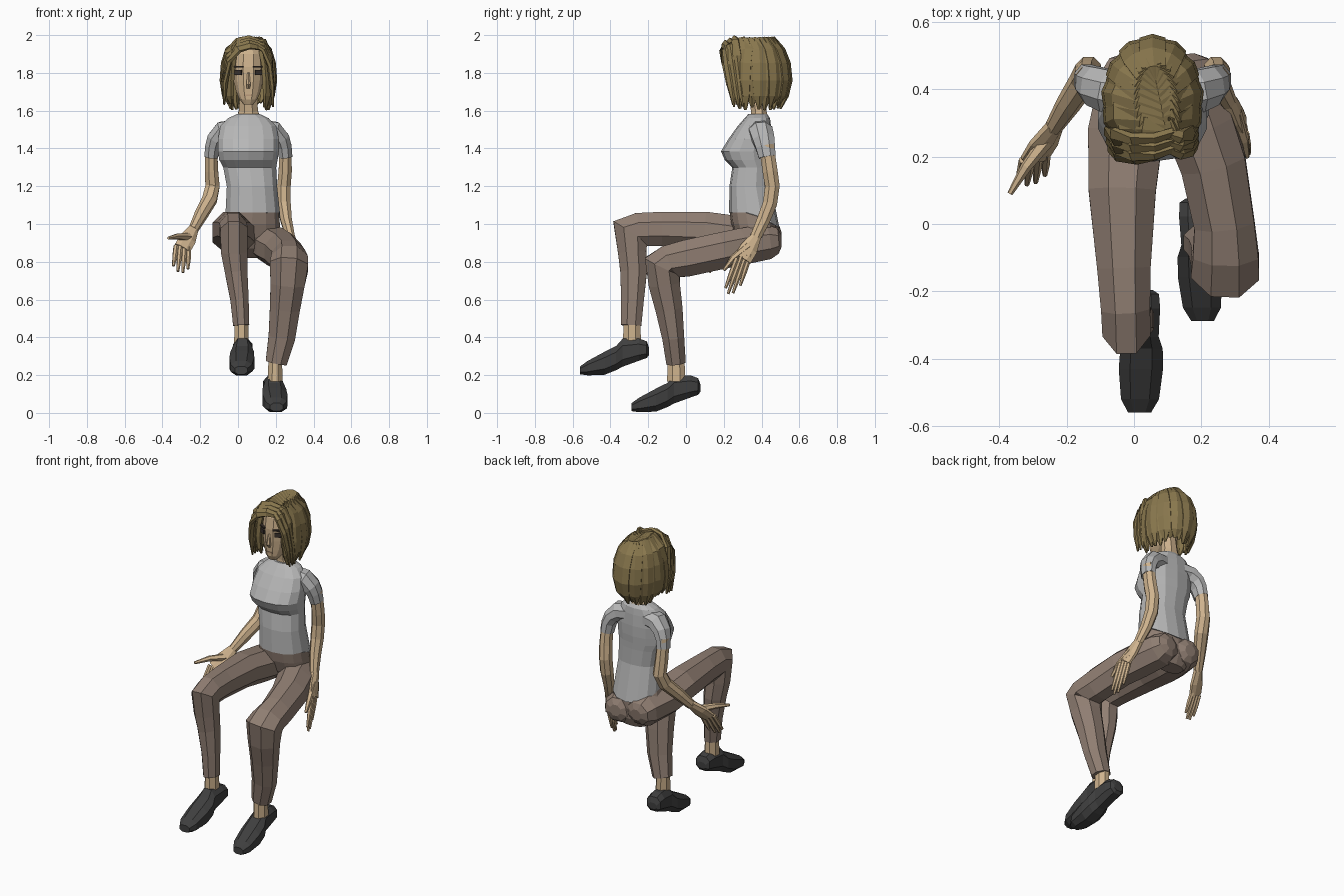
import bpy, bmesh, math, random
from mathutils import Vector as V

random.seed(4)


def material(name, rgb):
    m = bpy.data.materials.new(name)
    m.diffuse_color = (*rgb, 1)
    return m


SHIRT = material("shirt", (0.47, 0.47, 0.47))
SKIN = material("skin", (0.62, 0.45, 0.27))
HAIR = material("hair", (0.25, 0.185, 0.075))
PANTS = material("trousers", (0.28, 0.21, 0.17))
SHOE = material("shoe", (0.05, 0.05, 0.05))
DARK = material("dark", (0.04, 0.03, 0.025))
LIP = material("lip", (0.5, 0.33, 0.2))
CX = 0.055  # centre line of the upper body


def loft(name, rings, mat=None):
    bm = bmesh.new()
    rows = [[bm.verts.new(p) for p in r] for r in rings]
    n = len(rows[0])
    for a, b in zip(rows, rows[1:]):
        for i in range(n):
            bm.faces.new((a[i], a[(i + 1) % n], b[(i + 1) % n], b[i]))
    bm.faces.new(rows[0])
    bm.faces.new(rows[-1])
    bmesh.ops.recalc_face_normals(bm, faces=bm.faces)
    me = bpy.data.meshes.new(name)
    bm.to_mesh(me)
    bm.free()
    ob = bpy.data.objects.new(name, me)
    bpy.context.collection.objects.link(ob)
    if mat:
        me.materials.append(mat)
    return ob


def ring(c, s, u, n, e=1.0):
    f = lambda v: math.copysign(abs(v) ** e, v)
    return [c + s * f(math.cos(t)) + u * f(math.sin(t))
            for t in ((i + 0.5) * math.tau / n for i in range(n))]


def tube(name, path, mat=None, n=8, ref=(1, 0, 0)):
    """path rows: x, y, z, half width along ref, half thickness"""
    pts = [V(p[:3]) for p in path]
    rings = []
    for i, p in enumerate(path):
        t = V((0, 0, 0))
        if i:
            t += (pts[i] - pts[i - 1]).normalized()
        if i < len(pts) - 1:
            t += (pts[i + 1] - pts[i]).normalized()
        t.normalize()
        s = V(ref) - t * V(ref).dot(t)
        s.normalize()
        rings.append(ring(pts[i], s * p[3] * 1.05, t.cross(s) * p[4] * 1.05, n))
    return loft(name, rings, mat)


def stack(name, rows, mat=None, n=12, e=0.85):
    """rows: z, centre x, front y, back y, half width"""
    return loft(name, [ring(V((x, (f + b) / 2, z)), V((w, 0, 0)), V((0, (b - f) / 2, 0)), n, e)
                       for z, x, f, b, w in rows], mat)


def box(name, loc, size, rot, mat):
    bpy.ops.mesh.primitive_cube_add(size=1, location=loc, rotation=(0, 0, rot))
    ob = bpy.context.object
    ob.name, ob.scale = name, size
    ob.data.materials.append(mat)


# torso; the shirt hem drops at the back
shirt = stack("shirt", [(1.06, .078, .228, .495, .147), (1.2, .074, .23, .45, .136),
                        (1.3, .062, .245, .45, .143), (1.34, CX, .205, .452, .158),
                        (1.385, CX, .185, .455, .165), (1.45, CX, .225, .455, .165),
                        (1.52, CX, .275, .45, .15), (1.56, CX, .31, .445, .11),
                        (1.582, CX, .33, .43, .062)], SHIRT, 14)
for v in shirt.data.vertices:
    if v.co.z < 1.1:
        v.co.z -= max(0, v.co.y - .36) * .6
stack("hips", [(.82, .07, .36, .46, .08), (.87, .07, .3, .48, .14),
               (.93, .07, .265, .485, .16), (1.0, .073, .24, .483, .152),
               (1.07, .078, .23, .465, .14)], PANTS, 14)

# trouser legs, starting at the buttocks
tube("trouser_leg_right", [(0, .503, .92, .035, .035), (0, .485, .922, .075, .07), (-.005, .43, .93, .1, .1),
     (-.025, .27, .945, .115, .1), (-.035, .1, .968, .103, .1), (-.03, -.13, .974, .082, .093),
     (-.025, -.25, .97, .075, .092), (-.022, -.295, .955, .074, .11), (-.02, -.285, .85, .072, .077),
     (-.01, -.277, .75, .062, .073), (.008, -.283, .6, .05, .062), (.017, -.29, .463, .044, .055)], PANTS)
tube("trouser_leg_left", [(.145, .503, .91, .035, .035), (.147, .485, .91, .075, .07), (.15, .43, .905, .1, .095),
     (.195, .29, .88, .105, .1), (.235, .18, .857, .1, .1), (.268, 0, .818, .092, .1),
     (.272, -.09, .8, .1, .092), (.27, -.125, .777, .105, .105), (.262, -.115, .68, .093, .085),
     (.248, -.09, .55, .082, .074), (.232, -.068, .4, .073, .06), (.202, -.053, .265, .058, .053)], PANTS)

# feet: bare ankle and pointed-down shoe
SHOE_ROWS = [(-.56, .203, .248, .036), (-.52, .196, .278, .06), (-.43, .198, .328, .07),
             (-.37, .222, .358, .067), (-.335, .24, .398, .053), (-.25, .272, .398, .055),
             (-.208, .288, .382, .05), (-.196, .305, .348, .03)]
for side, off, skew, ankle in (("right", V((.022, 0, 0)), .03, (.018, -.286, .36)),
                               ("left", V((.193, .272, -.195)), -.06, (.197, -.052, .165))):
    rows = [ring(off + V((skew * (y + .38), y, (lo + hi) / 2)), V((w, 0, 0)),
                 V((0, 0, (hi - lo) / 2)), 8, .8) for y, lo, hi, w in SHOE_ROWS]
    loft("shoe_" + side, rows, SHOE)
    x, y, z = ankle
    tube("ankle_" + side, [(x, y, z + .13, .037, .045), (x, y, z, .04, .05)], SKIN)

# sleeves, mirrored about the body centre
for side, s in (("right", -1), ("left", 1)):
    tube("sleeve_" + side, [(CX + s * .06, .385, 1.5, .06, .055), (CX + s * .135, .395, 1.49, .065, .055),
                            (CX + s * .175, .41, 1.45, .06, .045), (CX + s * .19, .42, 1.41, .053, .04),
                            (CX + s * .197, .43, 1.355, .046, .037)], SHIRT, 8, (0, 1, 0))

# bare arms
tube("arm_right", [(-.142, .425, 1.42, .032, .04), (-.14, .445, 1.28, .036, .041),
                   (-.135, .457, 1.2, .039, .04), (-.15, .425, 1.13, .04, .039),
                   (-.195, .355, 1.05, .035, .035), (-.238, .288, .968, .025, .028)], SKIN)
tube("arm_left", [(.252, .425, 1.42, .032, .04), (.25, .445, 1.28, .036, .041),
                  (.243, .457, 1.2, .037, .04), (.243, .445, 1.11, .037, .039),
                  (.255, .41, 1.02, .031, .036), (.278, .368, .93, .024, .03)], SKIN)


def hand(side, wrist, knuckle, tip, spread, thumb):
    wrist, knuckle, tip, spread = map(V, (wrist, knuckle, tip, spread))
    w = spread.length
    mid = wrist.lerp(knuckle, .55)
    tube("palm_" + side, [(*wrist, .027, .024), (*mid, w, .02), (*knuckle, w, .015)],
         SKIN, 8, spread)
    for i, k in enumerate((-.78, -.26, .26, .78)):
        a = knuckle + spread * k
        b = a.lerp(tip + spread * k * 1.15, (.82, 1, .98, .78)[i])
        tube(f"finger_{i + 1}_{side}", [(*a.lerp(b, -.1), .013, .013), (*a.lerp(b, .5), .0125, .012),
                                        (*b, .007, .007)], SKIN, 6, spread)
    tube("thumb_" + side, [(*p, r, r) for p, r in zip(thumb, (.022, .016, .008))], SKIN, 6, (0, .3, 1))


hand("right", (-.235, .293, .975), (-.295, .195, .87), (-.305, .12, .745), (-.044, -.014, .006),
     ((-.262, .245, .93), (-.32, .17, .935), (-.368, .09, .925)))
hand("left", (.276, .372, .935), (.32, .3, .815), (.332, .235, .63), (.012, -.046, -.012),
     ((.298, .33, .885), (.325, .25, .82), (.335, .2, .755)))

# neck and head
tube("neck", [(CX, .39, 1.53, .075, .05), (CX, .385, 1.6, .052, .042), (CX, .37, 1.7, .046, .042)], SKIN)
stack("head", [(1.632, CX, .25, .3, .026), (1.66, CX, .236, .36, .048), (1.7, CX, .234, .42, .067),
               (1.76, CX, .231, .46, .08), (1.83, CX, .23, .47, .084), (1.9, CX, .24, .46, .08),
               (1.95, CX, .28, .42, .05)], SKIN, 12, .82)
tube("nose", [(CX, .238, 1.8, .006, .008), (CX, .227, 1.74, .012, .015),
              (CX, .236, 1.72, .01, .008)], SKIN, 6)
box("mouth", (CX, .241, 1.682), (.04, .014, .009), 0, LIP)
for side, s in (("right", -1), ("left", 1)):
    box("eye_" + side, (CX + s * .051, .249, 1.802), (.038, .02, .026), s * .45, DARK)
    box("eyebrow_" + side, (CX + s * .048, .247, 1.832), (.052, .024, .009), s * .45, DARK)

# hair: scalp cap plus overlapping locks fanned from a side parting
bpy.ops.mesh.primitive_uv_sphere_add(segments=14, ring_count=8, location=(CX, .405, 1.85))
cap = bpy.context.object
cap.name, cap.scale = "hair_cap", (.118, .135, .122)
cap.data.materials.append(HAIR)

COUNT = 19
for i in range(COUNT):
    a = math.radians(57 + 246 * i / (COUNT - 1))
    d = V((math.sin(a), -math.cos(a), 0))
    back = (1 - math.cos(a)) / 2
    root = V((.105 - .04 * back, .225 + .2 * back, 1.95 + .015 * back))
    k = 1.0 if i % 2 else .95

    def at(r, z):
        return V((CX + d.x * .128 * r, .365 + d.y * .172 * r, z))

    tip = 1.61 + random.uniform(-.01, .035)
    pts = [root, root.lerp(at(.75, 1.95), .55) + V((0, 0, .018)), at(.82 * k, 1.92), at(.97 * k, 1.85),
           at(1.03 * k, 1.76), at((1 - .06 * back) * k, 1.68), at((.92 - .14 * back) * k, tip)]
    size = ((.03, .012), (.04, .018), (.043, .02), (.044, .022), (.042, .021), (.033, .017), (.007, .006))
    tube(f"hair_lock_{i + 1}", [(*p, *s) for p, s in zip(pts, size)], HAIR, 6,
         (math.cos(a), math.sin(a), 0))

# swept fringe on both sides of the parting
for j in range(3):
    o = j * .024
    tube(f"fringe_long_{j + 1}", [(.115, .225 + o, 1.938 + o * .5, .018, .014),
         (.06, .205 + o, 1.95 + o * .5, .026, .016), (0, .2 + o, 1.93 + o * .6, .03, .016),
         (-.048 - o * .2, .212 + o, 1.86 + o, .028, .015), (-.066 - o * .2, .232 + o, 1.75, .022, .013),
         (-.073, .25 + o, 1.63, .005, .005)], HAIR, 6, (.3, .5, 1))
    tube(f"fringe_short_{j + 1}", [(.105, .225 + o, 1.945 + o * .4, .016, .012),
         (.138, .212 + o, 1.92 + o, .022, .014), (.168, .222 + o, 1.84 + o, .024, .014),
         (.18, .24 + o, 1.73, .022, .013), (.185, .255 + o, 1.62, .005, .005)], HAIR, 6, (-.1, .9, .5))
